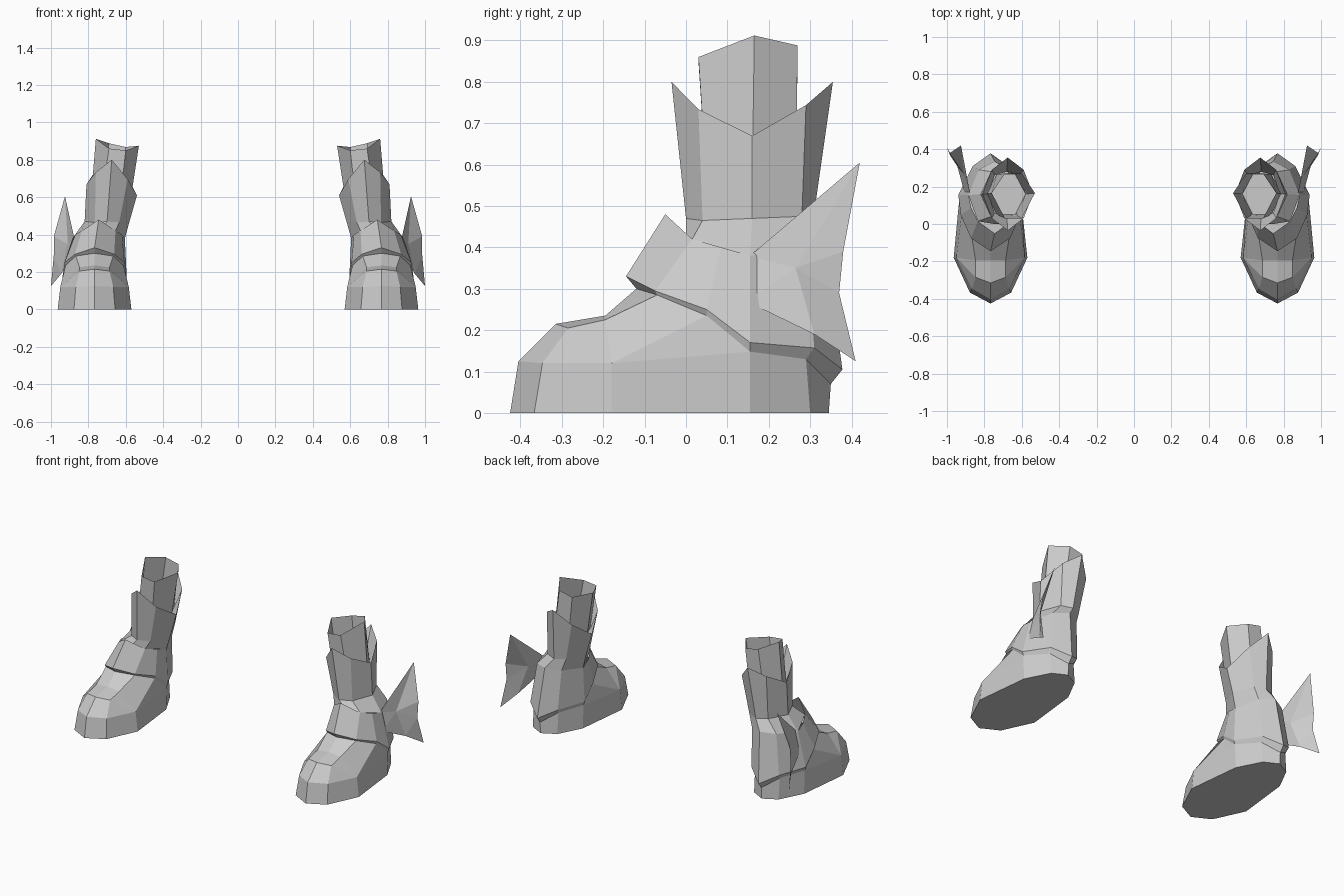
import bpy, bmesh

if "Cube" in bpy.data.objects:
    bpy.data.objects.remove(bpy.data.objects["Cube"])

grey = bpy.data.materials.new("light_grey")
grey.diffuse_color = (0.6, 0.6, 0.6, 1)
grey.use_nodes = True
grey.node_tree.nodes["Principled BSDF"].inputs["Base Color"].default_value = grey.diffuse_color


def finish(name, bm, recalc=True):
    """Turn a bmesh into a flat-shaded part, mirrored to the other boot."""
    bmesh.ops.remove_doubles(bm, verts=bm.verts, dist=0.0005)
    if recalc:
        bmesh.ops.recalc_face_normals(bm, faces=bm.faces)
    me = bpy.data.meshes.new(name)
    bm.to_mesh(me)
    bm.free()
    me.materials.append(grey)
    ob = bpy.data.objects.new(name, me)
    bpy.context.collection.objects.link(ob)
    ob.modifiers.new("pair", 'MIRROR').use_mirror_merge = False
    return ob


def ring(half, cx, tilt=0.0):
    """Full loop from front-to-back half points (dx, y, z), sheared in z by tilt."""
    pts = [(cx + d, y, z + d * tilt) for d, y, z in half]
    pts += [(cx - d, y, z - d * tilt) for d, y, z in half[-2:0:-1]]
    return pts


def loft(name, rings, cap_first=False, cap_last=False):
    """Skin a stack of loops; repeated points collapse to triangles."""
    bm = bmesh.new()
    seen = {}

    def vert(p):
        key = tuple(round(c, 4) for c in p)
        if key not in seen:
            seen[key] = bm.verts.new(p)
        return seen[key]

    grid = [[vert(p) for p in r] for r in rings]
    n = len(grid[0])
    for a, b in zip(grid, grid[1:]):
        for i in range(n):
            j = (i + 1) % n
            face = list(dict.fromkeys((a[i], a[j], b[j], b[i])))
            if len(face) > 2:
                bm.faces.new(face)
    if cap_first:
        bm.faces.new(grid[0][::-1])
    if cap_last:
        bm.faces.new(grid[-1])
    return finish(name, bm)


# Foot: sole, side wall, toe cap, instep
CX = 0.767
back = [(.165, .155, .148), (.085, .29, .13), (0, .35, .07)]
wall = (.183, -.18, .12)
instep = ring([(0, -.12, .30), (.10, -.07, .285), (.155, .05, .235)] + back, CX)
loft("foot", [
    ring([(0, -.425, 0), (.11, -.367, 0), (.197, -.18, 0),
          (.16, .155, 0), (.085, .30, 0), (0, .345, 0)], CX),
    ring([(0, -.405, .125), (.10, -.347, .12), wall] + back, CX),
    ring([(0, -.315, .215), (.08, -.285, .205), wall] + back, CX),
    ring([(0, -.195, .235), (.08, -.195, .225), wall] + back, CX),
    instep], cap_first=True)

# Ankle cuff: overhanging lip, then a band rising to a front peak
loft("ankle_cuff", [
    instep,
    ring([(0, -.145, .33), (.105, -.075, .295), (.16, .05, .25),
          (.172, .155, .17), (.095, .31, .157), (0, .378, .105)], CX),
    ring([(0, -.05, .48), (.09, .015, .42), (.125, .085, .40),
          (.14, .155, .38), (.085, .29, .40), (0, .335, .41)], .745)])

# Shaft: flared base, waist, pointed rim, inner ledge
loft("shaft", [
    ring([(0, .0, .42), (.09, .015, .42), (.14, .155, .38),
          (.085, .29, .40), (0, .335, .41)], .745),
    ring([(0, .0, .47), (.065, .04, .465), (.12, .16, .47),
          (.065, .28, .475), (0, .308, .47)], .70),
    ring([(0, -.035, .80), (.085, .03, .715), (.135, .16, .64),
          (.085, .29, .725), (0, .355, .80)], .675, .22),
    ring([(0, .04, .60), (.065, .06, .60), (.10, .16, .60),
          (.065, .26, .60), (0, .28, .60)], .68)])

# Inner leg tube: open six-sided collar with a floor inside
loft("inner_tube", [
    [(x, y, .55) for x, y in ((.79, .16), (.735, .05), (.635, .05),
                              (.58, .16), (.635, .265), (.735, .265))],
    [(.76, .165, .912), (.69, .03, .86), (.60, .03, .85),
     (.53, .165, .875), (.60, .27, .868), (.69, .27, .888)]],
    cap_first=True)

# Wing on the outer side of the ankle
bm = bmesh.new()
tip, mid_back, notch, low_tip, low_edge, root_low, root_top, fold = [bm.verts.new(p) for p in (
    (.925, .42, .605), (.985, .38, .39), (.985, .37, .29), (1.0, .41, .125),
    (.945, .31, .19), (.90, .145, .27), (.875, .155, .38), (.91, .265, .35))]
for f in ((root_top, fold, tip), (fold, mid_back, tip), (root_top, root_low, fold),
          (root_low, low_edge, fold), (low_edge, notch, fold),
          (fold, notch, mid_back), (low_edge, low_tip, notch)):
    bm.faces.new(f)
finish("wing", bm, recalc=False)
